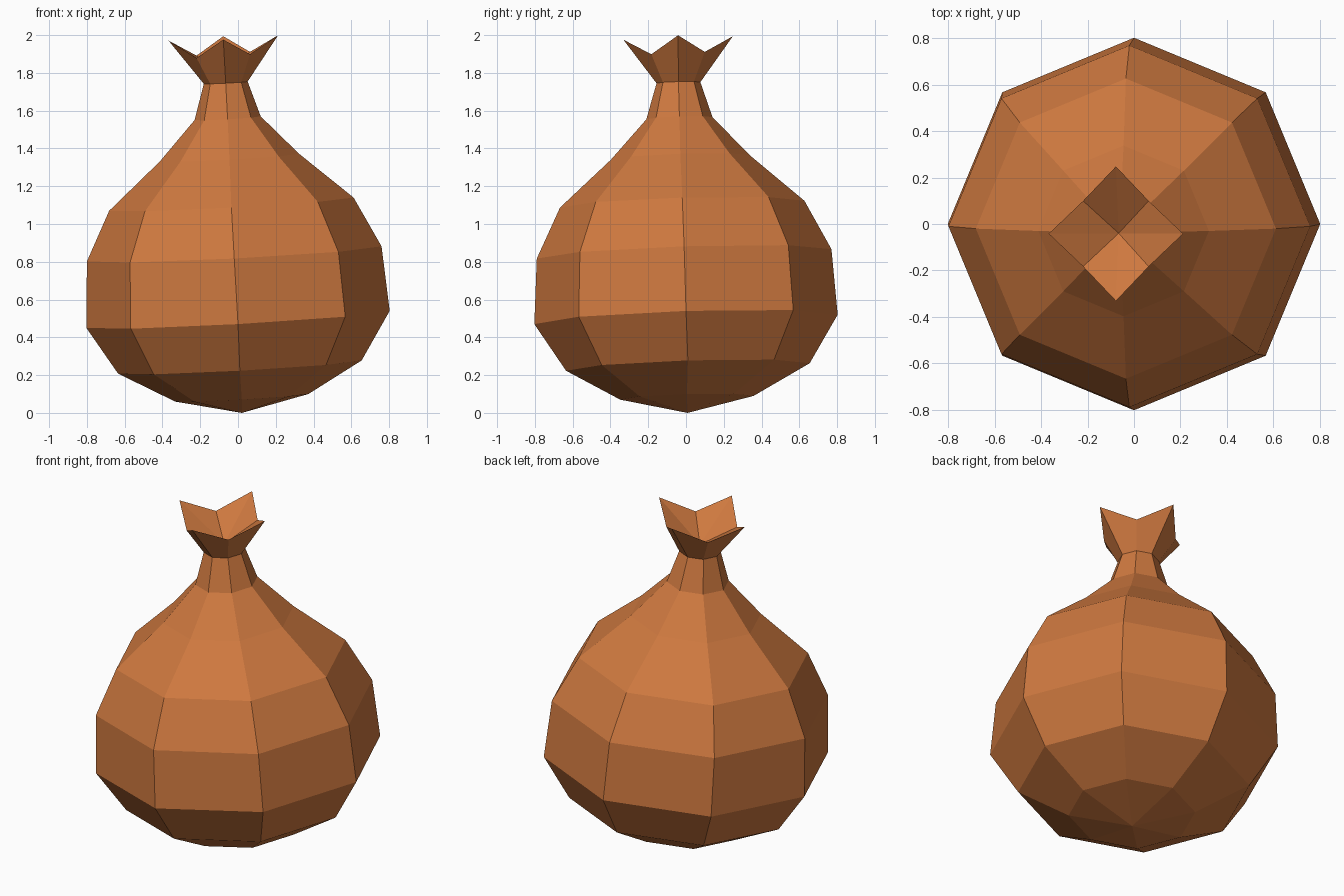
import bpy, bmesh, math
from mathutils import Vector

if "Cube" in bpy.data.objects:
    bpy.data.objects.remove(bpy.data.objects["Cube"])

cloth = bpy.data.materials.new("orange brown cloth")
cloth.diffuse_color = (0.62, 0.19, 0.05, 1)
cloth.use_nodes = True
cloth.node_tree.nodes["Principled BSDF"].inputs["Base Color"].default_value = cloth.diffuse_color

SIDES = 8
# Tilted rings, bottom to top: centre x, y, z, radius, z rise toward +x, z rise toward +y
RINGS = [
    (0.02, 0.005, 0.08, 0.353, 0.020, 0.010),
    (0.01, 0.01, 0.243, 0.645, 0.035, 0.020),
    (0.0, 0.0, 0.495, 0.803, 0.045, 0.025),
    (-0.02, -0.01, 0.842, 0.78, 0.040, 0.025),
    (-0.035, -0.02, 1.105, 0.647, 0.035, 0.018),
    (-0.045, -0.03, 1.352, 0.368, 0.020, 0.012),
    (-0.055, -0.035, 1.56, 0.175, 0.010, 0.006),
    (-0.065, -0.04, 1.748, 0.116, 0.006, 0.003),
]

bm = bmesh.new()


def ring_point(ring, i, radius, lift=0):
    """Point i on a tilted ring, with its own radius and lift."""
    x, y, z, r, tx, ty = ring
    c, s = math.cos(math.tau * i / SIDES), math.sin(math.tau * i / SIDES)
    return bm.verts.new(Vector((x + radius * c, y + radius * s, z + tx * c + ty * s + lift)))


loops = [[ring_point(g, i, g[3]) for i in range(SIDES)] for g in RINGS]

# Flared mouth: long high tips alternate with short low valleys
mouth = (-0.078, -0.042, 1.895, 0.2, 0.014, 0.009)
loops.append([ring_point(mouth, i, 0.29 if i % 2 == 0 else 0.2,
                         0.09 if i % 2 == 0 else 0) for i in range(SIDES)])

# Skin between rings
for a, b in zip(loops, loops[1:]):
    for i in range(SIDES):
        j = (i + 1) % SIDES
        bm.faces.new((a[i], a[j], b[j], b[i]))

# Pointed underside
pole = bm.verts.new((0.02, 0.008, 0))
for i in range(SIDES):
    bm.faces.new((pole, loops[0][(i + 1) % SIDES], loops[0][i]))

# Funnel inside the mouth
centre = bm.verts.new((-0.066, -0.04, 1.785))
for i in range(SIDES):
    bm.faces.new((centre, loops[-1][i], loops[-1][(i + 1) % SIDES]))

mesh = bpy.data.meshes.new("tied_sack")
bm.to_mesh(mesh)
bm.free()
mesh.materials.append(cloth)
sack = bpy.data.objects.new("tied_sack", mesh)
bpy.context.collection.objects.link(sack)
